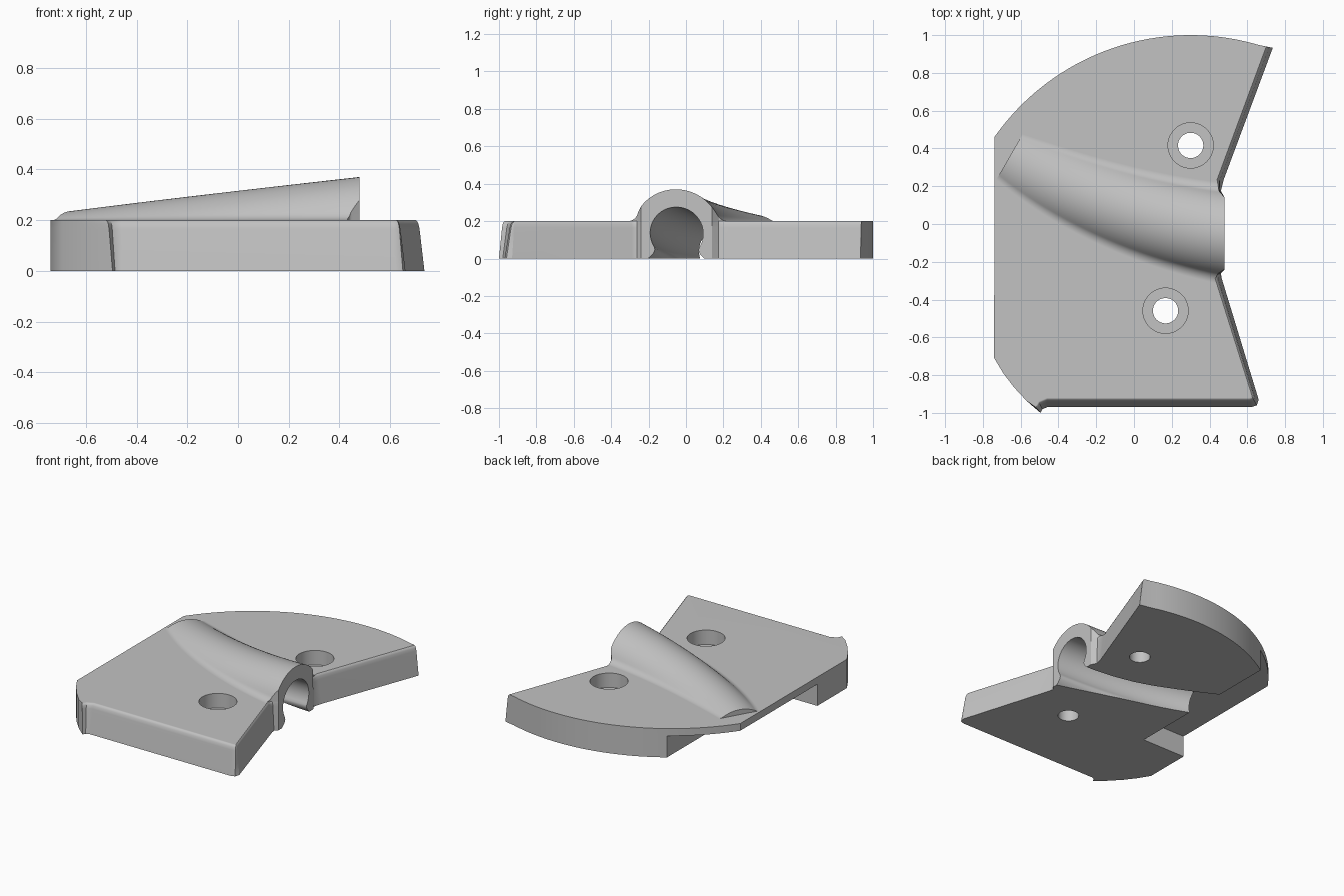
import bpy, bmesh
from math import sin, cos, radians, sqrt, atan2, pi

cube = bpy.data.objects.get("Cube")
if cube:
    bpy.data.objects.remove(cube, do_unlink=True)

GREY = (0.54, 0.54, 0.54, 1)
grey = bpy.data.materials.new("plain_grey")
grey.use_nodes = True
grey.diffuse_color = GREY
grey.node_tree.nodes["Principled BSDF"].inputs["Base Color"].default_value = GREY


def loft(name, rings):
    """Closed solid through a list of equal-length point rings."""
    bm = bmesh.new()
    loops = [[bm.verts.new(p) for p in ring] for ring in rings]
    n = len(loops[0])
    for a, b in zip(loops, loops[1:]):
        for i in range(n):
            j = (i + 1) % n
            bm.faces.new((a[i], a[j], b[j], b[i]))
    bm.faces.new(loops[0][::-1])
    bm.faces.new(loops[-1])
    if bm.calc_volume(signed=True) < 0:
        bmesh.ops.reverse_faces(bm, faces=bm.faces)
    mesh = bpy.data.meshes.new(name)
    bm.to_mesh(mesh)
    bm.free()
    mesh.materials.append(grey)
    ob = bpy.data.objects.new(name, mesh)
    bpy.context.collection.objects.link(ob)
    return ob


def combine(target, tool, operation):
    """Apply a boolean and throw the tool away."""
    mod = target.modifiers.new(operation.lower(), 'BOOLEAN')
    mod.operation, mod.solver, mod.object = operation, 'EXACT', tool
    bpy.context.view_layer.objects.active = target
    bpy.ops.object.modifier_apply(modifier=mod.name)
    bpy.data.objects.remove(tool, do_unlink=True)


def cylinder(name, x, y, r, z0, z1):
    circle = [(x + r * cos(pi * i / 24), y + r * sin(pi * i / 24)) for i in range(48)]
    return loft(name, [[(u, v, z) for u, v in circle] for z in (z0, z1)])


def box(name, x0, x1, y0, y1, z0, z1):
    base = [(x0, y0), (x1, y0), (x1, y1), (x0, y1)]
    return loft(name, [[(u, v, z) for u, v in base] for z in (z0, z1)])


# Plate outline: foot x, foot y, then the inward lean of the wall at the top
outline = [
    (-0.74, -0.71, 0, 0), (-0.692, -0.79, 0, 0), (-0.635, -0.865, 0, 0),
    (-0.569, -0.936, 0, 0), (-0.495, -1.0, -0.025, 0.03),
    (-0.485, -0.98, -0.02, 0.04), (-0.46, -0.97, 0, 0.05),
    (0.62, -0.97, -0.01, 0.05), (0.65, -0.96, -0.025, 0.045), (0.66, -0.93, -0.035, 0.02),
    (0.465, -0.29, -0.035, 0.0), (0.46, -0.262, -0.015, 0.0), (0.48, -0.24, 0, 0),
    (0.48, 0.14, 0, 0), (0.46, 0.175, -0.01, 0.0), (0.475, 0.235, -0.035, 0.0),
    (0.735, 0.933, -0.035, 0.006),
]
# Rounded back edge
start, end = atan2(1.218, 0.36), atan2(0.73, -1.04)
for i in range(33):
    t = start + (end - start) * i / 32
    outline.append((0.3 + 1.27 * cos(t), -0.27 + 1.27 * sin(t), 0, 0))


def outline_ring(z, lean):
    return [(x + lean * dx, y + lean * dy, z) for x, y, dx, dy in outline]


plate = loft("clamp_plate", [outline_ring(z, k) for z, k in
                             ((0, 0), (0.165, 0.55), (0.185, 0.67), (0.195, 0.82), (0.2, 1))])

# Curved, sloping tube path
RADIUS, WALL_R, BORE_R, FILLET, TOP = 3.35, 0.235, 0.14, 0.06, 0.2


def station(deg, section):
    a = radians(deg)
    zc = 0.135 * (30 - deg) / 20.8
    px, py = 1.016 - RADIUS * sin(a), 3.257 - RADIUS * cos(a)
    return [(px + t * sin(a), py + t * cos(a), z) for t, z in section(zc)]


def ridge_section(zc):
    # Half arch with a concave fillet down to the plate, then mirrored
    foot_z = TOP + FILLET
    foot = sqrt((WALL_R + FILLET) ** 2 - (foot_z - zc) ** 2)
    ang = atan2(foot_z - zc, foot)
    half = [(foot, 0.16)]
    for i in range(9):
        b = -pi / 2 - (pi / 2 - ang) * i / 8
        half.append((foot + FILLET * cos(b), foot_z + FILLET * sin(b)))
    for i in range(1, 15):
        b = ang + (pi / 2 - ang) * i / 14
        half.append((WALL_R * cos(b), zc + WALL_R * sin(b)))
    return half + [(-t, z) for t, z in reversed(half[:-1])]


def bore_section(zc):
    # Round bore that opens downward with flared lips
    half = [(0.155, -0.3), (0.155, zc - 0.14), (0.137, zc - 0.125),
            (0.122, zc - 0.108), (0.115, zc - 0.09)]
    for i in range(21):
        b = radians(-33 + 123 * i / 20)
        half.append((BORE_R * cos(b), zc + BORE_R * sin(b)))
    return half + [(-t, z) for t, z in reversed(half[:-1])]


ridge = loft("ridge", [station(6 + i, ridge_section) for i in range(25)])
trim = loft("ridge_trim", [outline_ring(z, 1) for z in (0.0, 0.6)])
combine(ridge, trim, 'INTERSECT')
combine(plate, ridge, 'UNION')

bore = loft("bore", [station(5 + i, bore_section) for i in range(25)])
combine(plate, bore, 'DIFFERENCE')

# Recess under the straight side
combine(plate, box("recess", -1.0, -0.405, -0.385, 1.2, -0.1, 0.15), 'DIFFERENCE')

# Counterbored screw holes
for x, y in ((0.3, 0.416), (0.167, -0.459)):
    combine(plate, cylinder("screw_hole", x, y, 0.067, -0.1, 0.5), 'DIFFERENCE')
    combine(plate, cylinder("counterbore", x, y, 0.12, 0.1, 0.5), 'DIFFERENCE')

# Smooth rounded parts while the broad faces stay flat
bpy.ops.object.select_all(action='DESELECT')
plate.select_set(True)
bpy.context.view_layer.objects.active = plate
bpy.ops.object.shade_smooth_by_angle(angle=radians(32))
weighted = plate.modifiers.new("flat_faces", 'WEIGHTED_NORMAL')
weighted.keep_sharp = True
